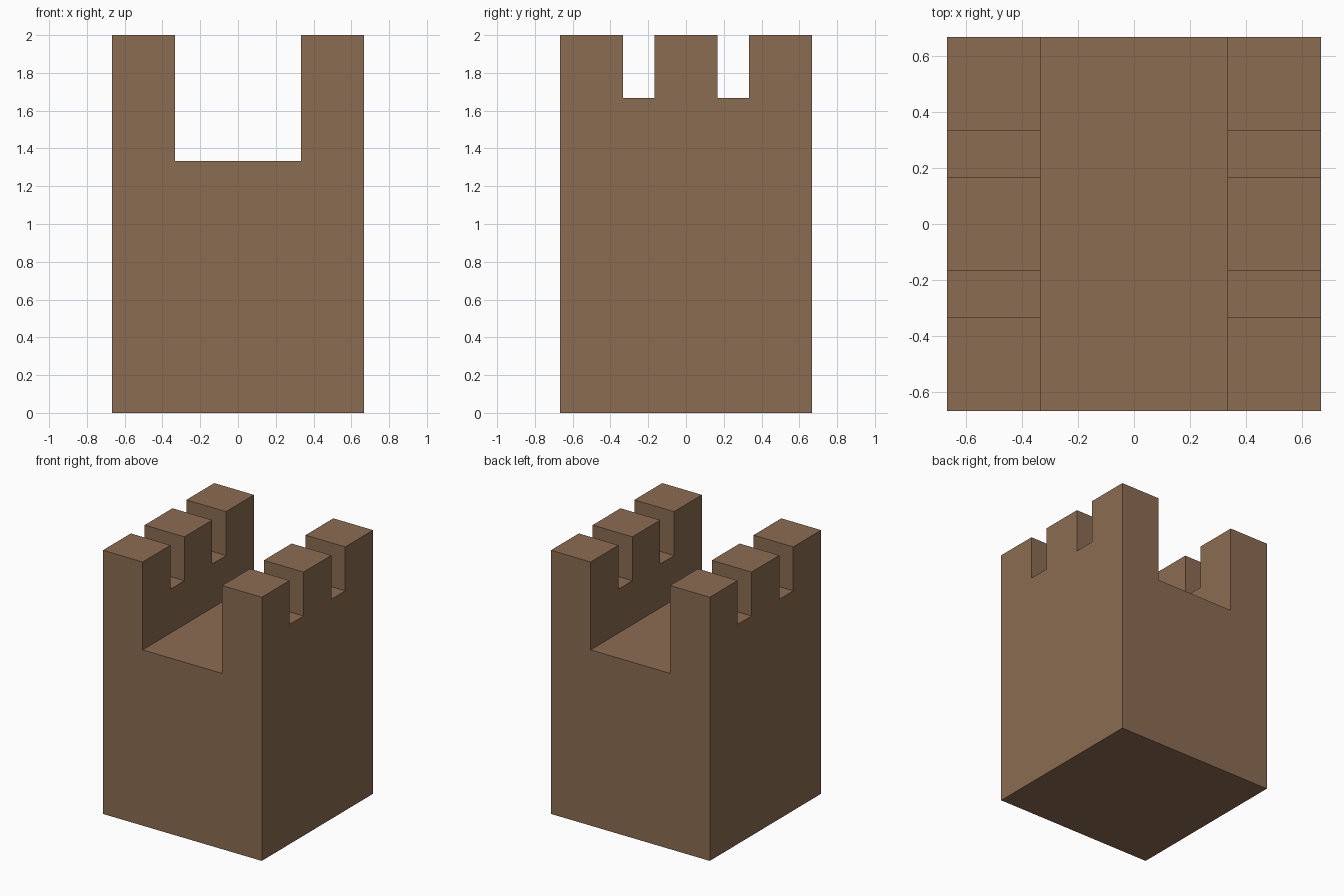
import bpy, bmesh
from mathutils import Matrix, Vector

if "Cube" in bpy.data.objects:
    bpy.data.objects.remove(bpy.data.objects["Cube"])

W = 2 / 3        # half width of the tower
T = 1 / 3        # parapet thickness
FLOOR = 4 / 3    # walkway height
TOP = 2.0


def make_object(name, bm):
    bmesh.ops.recalc_face_normals(bm, faces=bm.faces)
    mesh = bpy.data.meshes.new(name)
    bm.to_mesh(mesh)
    bm.free()
    obj = bpy.data.objects.new(name, mesh)
    bpy.context.collection.objects.link(obj)
    return obj


# Tower: U-shaped front profile extruded front to back
bm = bmesh.new()
profile = [(-W, 0), (W, 0), (W, TOP), (W - T, TOP), (W - T, FLOOR),
           (T - W, FLOOR), (T - W, TOP), (-W, TOP)]
face = bm.faces.new([bm.verts.new((x, -W, z)) for x, z in profile])
extruded = bmesh.ops.extrude_face_region(bm, geom=[face], use_keep_orig=True)["geom"]
bmesh.ops.translate(bm, vec=(0, 2 * W, 0),
                    verts=[v for v in extruded if isinstance(v, bmesh.types.BMVert)])
tower = make_object("castle_tower", bm)

# Crenel cutter: two bars crossing both parapets
bm = bmesh.new()
for y in (-0.25, 0.25):
    bmesh.ops.create_cube(bm, size=1, matrix=Matrix.LocRotScale(
        Vector((0, y, TOP)), None, Vector((2, 1 / 6, 2 / 3))))
cutter = make_object("crenel_cutter", bm)
cutter.hide_render = True

# Cut the crenels, then discard the cutter
cut = tower.modifiers.new("crenels", 'BOOLEAN')
cut.operation = 'DIFFERENCE'
cut.solver = 'EXACT'
cut.object = cutter
bpy.context.view_layer.objects.active = tower
bpy.ops.object.modifier_apply(modifier=cut.name)
bpy.data.objects.remove(cutter)

# Brown colour
brown = bpy.data.materials.new("brown")
brown.diffuse_color = (0.26, 0.15, 0.085, 1)
brown.use_nodes = True
brown.node_tree.nodes["Principled BSDF"].inputs["Base Color"].default_value = brown.diffuse_color
tower.data.materials.clear()
tower.data.materials.append(brown)
